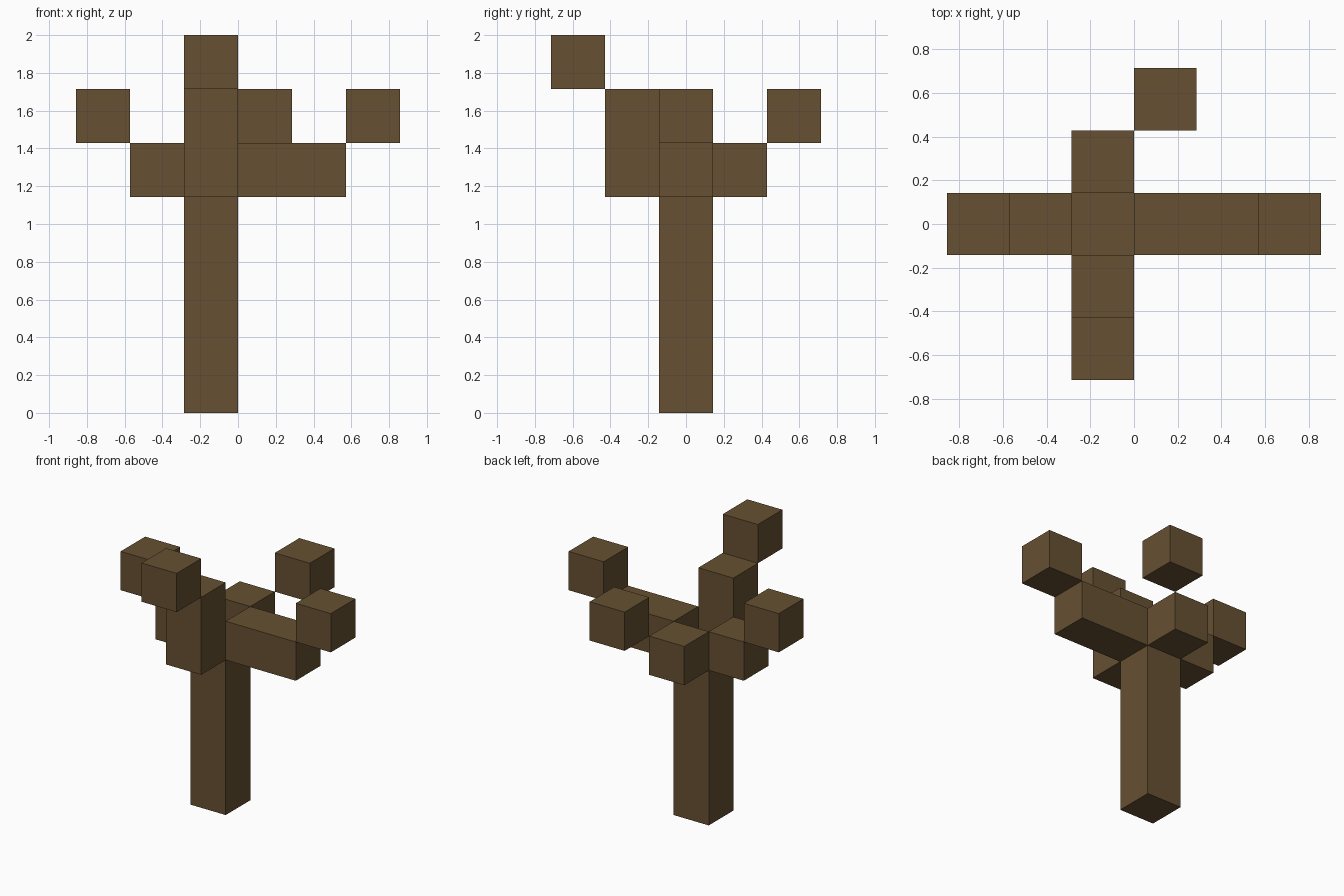
import bpy
import bmesh
from mathutils import Vector

default = bpy.data.objects.get("Cube")
if default:
    bpy.data.objects.remove(default, do_unlink=True)

U = 2 / 7  # one block; the tree is seven blocks tall

bark = bpy.data.materials.new("brown bark")
bark.use_nodes = True
colour = (0.133, 0.082, 0.032, 1)
bark.diffuse_color = colour
bark.node_tree.nodes["Principled BSDF"].inputs["Base Color"].default_value = colour


def block(name, corner, size=(1, 1, 1)):
    """Box from its low corner and size, both counted in blocks."""
    bm = bmesh.new()
    bmesh.ops.create_cube(bm, size=1)
    low, size = Vector(corner), Vector(size)
    for v in bm.verts:
        v.co = (low + (v.co + Vector((0.5, 0.5, 0.5))) * size) * U
    mesh = bpy.data.meshes.new(name)
    bm.to_mesh(mesh)
    bm.free()
    mesh.materials.append(bark)
    bpy.context.collection.objects.link(bpy.data.objects.new(name, mesh))


# Trunk, with an open notch between the branches above it
block("trunk", (-1, -0.5, 0), (1, 1, 4))

# Branches stepping outward from the trunk top
block("right_branch", (-2, -0.5, 4))
block("left_branch", (0, -0.5, 4), (2, 1, 1))
block("front_branch", (-1, -1.5, 4), (1, 1, 2))
block("back_branch", (-1, 0.5, 4))

# Tips, each one step further out and up
block("right_tip", (-3, -0.5, 5))
block("left_tip", (2, -0.5, 5))
block("front_tip", (-1, -2.5, 6))
block("back_tip", (0, 1.5, 5))
